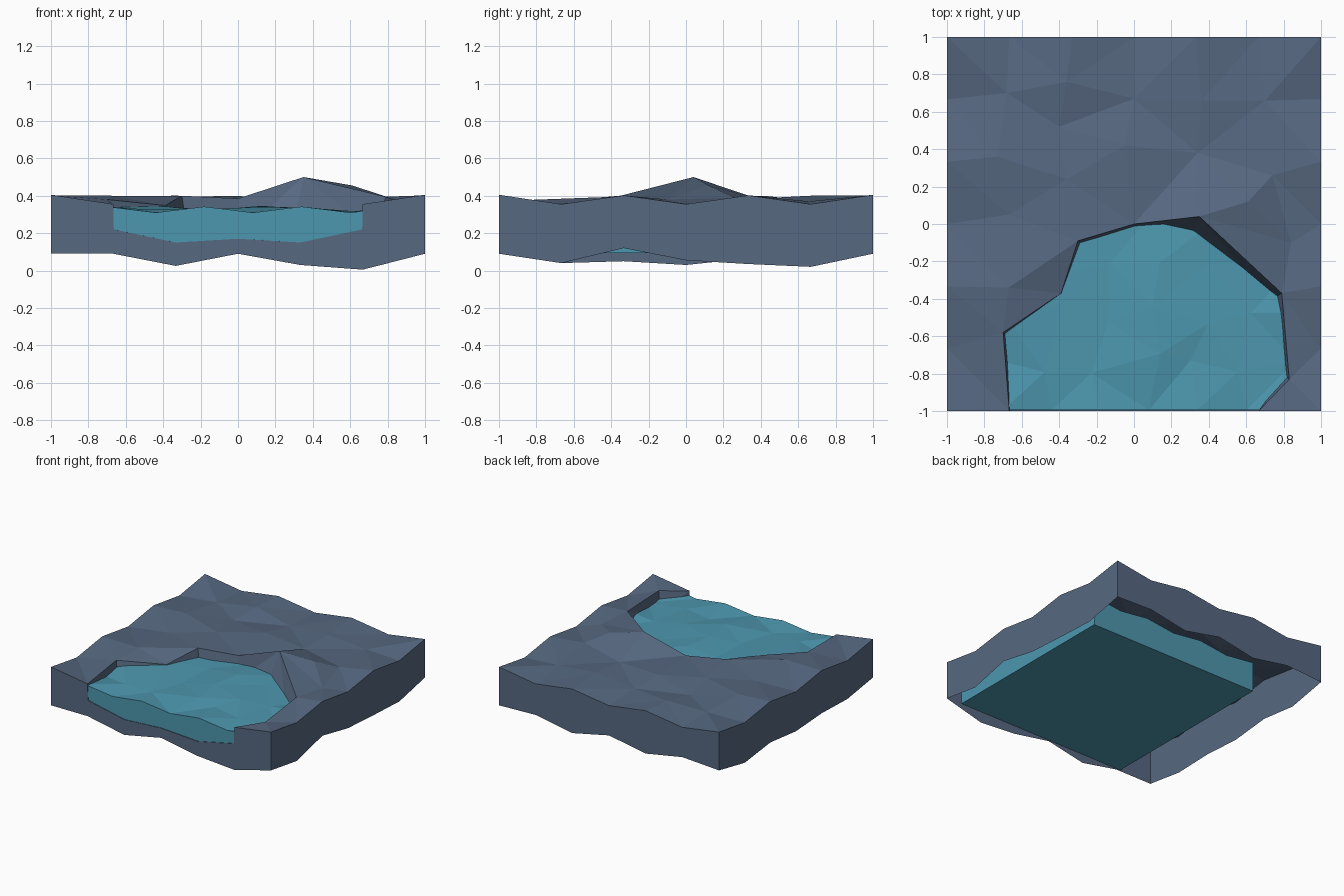
import bpy, random
from mathutils import Vector
from mathutils.geometry import delaunay_2d_cdt

if "Cube" in bpy.data.objects:
    bpy.data.objects.remove(bpy.data.objects["Cube"])

random.seed(4)
STEPS = [-1, -.667, -.333, 0, .333, .667, 1]
EDGE = [.405, .355, .402, .355, .402, .355, .405]


def make(name, verts, faces, color):
    mesh = bpy.data.meshes.new(name)
    mesh.from_pydata(verts, [], faces)
    mesh.update()
    obj = bpy.data.objects.new(name, mesh)
    bpy.context.collection.objects.link(obj)
    mat = bpy.data.materials.new(name)
    mat.diffuse_color = (*color, 1)
    mat.use_nodes = True
    mat.node_tree.nodes["Principled BSDF"].inputs["Base Color"].default_value = mat.diffuse_color
    mesh.materials.append(mat)
    return obj


def sheet(points, lines):
    """Triangulate height points into an upward facing surface."""
    co, _, faces, orig, _, _ = delaunay_2d_cdt(
        [Vector(p[:2]) for p in points], lines, [], 0, 1e-5)
    verts = [(c.x, c.y, points[o[0]][2]) for c, o in zip(co, orig)]
    return verts, [list(f) for f in faces]


def lerp(table, t):
    i = max(k for k in range(6) if STEPS[k] <= t or k == 0)
    f = (t - STEPS[i]) / (STEPS[i + 1] - STEPS[i])
    return table[i] + f * (table[i + 1] - table[i])


# ground outline, counter-clockwise, with the notch in the front edge
front = [(-1, .405), (-.667, .355), (-.664, .22), (-.333, .15), (0, .17),
         (.333, .15), (.664, .22), (.667, .355)]
outline = [(x, -1, z) for x, z in front]
outline += [(1, y, z) for y, z in zip(STEPS[:-1], EDGE)]
outline += [(-x, 1, z) for x, z in zip(STEPS[:-1], EDGE)]
outline += [(-1, -y, z) for y, z in zip(STEPS[:-1], EDGE)]

# cliff top, cliff foot and pit floor
rim = [(-.70, -.58, .38), (-.39, -.37, .348), (-.30, -.09, .40), (0, 0, .385),
       (.35, .04, .50), (.79, -.37, .395), (.83, -.83, .378)]
foot = [(-.67, -.60, .22), (-.36, -.40, .20), (-.27, -.12, .20), (.02, -.03, .20),
        (.29, -.09, .20), (.73, -.41, .20), (.80, -.81, .22)]
floor = [(-.3, -.7, .15), (.05, -.4, .15), (.4, -.7, .15)]

# rolling land behind and beside the pit
land = [(-.40, .52, .365), (-.05, .42, .40), (-.73, .36, .40), (.74, .26, .39),
        (.61, .12, .455), (-.67, -.34, .40), (-.67, .05, .375), (-.36, .24, .39),
        (.34, .38, .385), (.36, .66, .40), (0, .67, .37), (-.68, .70, .37),
        (.70, .66, .37), (-.36, .76, .40), (.84, -.1, .38)]

n = len(outline)
pts = outline + rim + foot + floor + land
r, f = n, n + len(rim)
lines = [(i, (i + 1) % n) for i in range(n)]
lines += [(1, r)] + [(r + i, r + i + 1) for i in range(6)] + [(r + 6, 7)]
lines += [(2, f)] + [(f + i, f + i + 1) for i in range(6)] + [(f + 6, 6)]
verts, faces = sheet(pts, lines)

# wavy-bottomed outer walls, open underneath
low_front = [.09, .09, .025, .09, .03, .005, .09]
low_right = [.09, .04, .12, .055, .035, .02, .09]
low_back = [.09, .11, .05, .11, .04, .10, .09]
low_left = [.09, .04, .05, .03, .065, .025, .09]
base = len(verts)
for x, y, z in outline:
    if y == -1:
        low = lerp(low_front, x)
    elif x == 1:
        low = lerp(low_right, y)
    elif y == 1:
        low = lerp(low_back, x)
    else:
        low = lerp(low_left, y)
    verts += [(x, y, low), (x, y, z)]
for i in range(n):
    a, b = base + 2 * i, base + 2 * ((i + 1) % n)
    faces.append((a, b, b + 1, a + 1))
make("ground", verts, faces, (.095, .14, .22))

# water block: flat bottom, straight sides, faceted top
X0, X1, Y0, Y1, Z0, N = -.70, .86, -.995, .56, .095, 6
grid = []
for j in range(N + 1):
    for i in range(N + 1):
        x, y = X0 + (X1 - X0) * i / N, Y0 + (Y1 - Y0) * j / N
        inside = 0 < i < N and 0 < j < N
        if inside:
            x += random.uniform(-.07, .07)
            y += random.uniform(-.07, .07)
            z = random.uniform(.31, .35)
        else:
            z = .31 if (i + j) % 2 else .342
        grid.append((x, y, z))
M = N + 1
ring = ([i for i in range(N)] + [N + j * M for j in range(N)]
        + [N * M + i for i in range(N, 0, -1)] + [j * M for j in range(N, 0, -1)])
k = len(ring)
verts, faces = sheet([grid[i] for i in ring]
                     + [grid[i] for i in range(M * M) if i not in ring],
                     [(i, (i + 1) % k) for i in range(k)])
base = len(verts)
for i in ring:
    x, y, z = grid[i]
    verts += [(x, y, Z0), (x, y, z)]
for i in range(k):
    a, b = base + 2 * i, base + 2 * ((i + 1) % k)
    faces.append((a, b, b + 1, a + 1))
faces.append([base + 2 * i for i in reversed(range(k))])
make("water", verts, faces, (.075, .31, .43))
